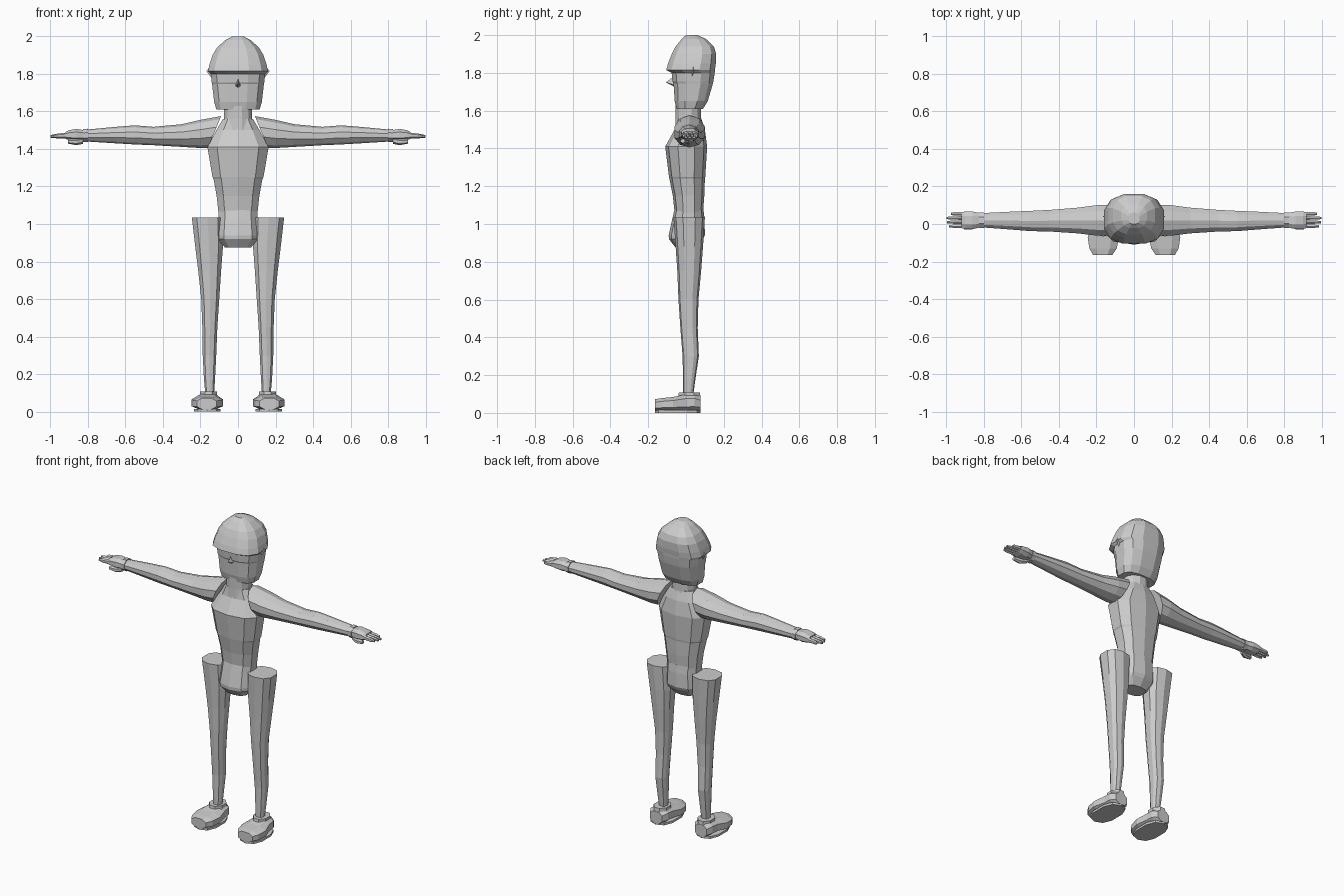
import bpy, bmesh, math


def ring(n, p):
    """Faceted rounded-box outline, normalised to -1..1 on both axes."""
    pts = []
    for i in range(n):
        a = 2 * math.pi * (i + 0.5) / n
        c, s = math.cos(a), math.sin(a)
        pts.append((math.copysign(abs(c) ** p, c), math.copysign(abs(s) ** p, s)))
    m = max(abs(q[0]) for q in pts)
    k = max(abs(q[1]) for q in pts)
    return [(u / m, v / k) for u, v in pts]


def loft(name, secs, axis='z', n=8, p=1.0, mirror=False):
    """Skin sections (t, a0, a1, b0, b1[, slant]) along an axis."""
    bm = bmesh.new()
    rows = []
    for sec in secs:
        t, a0, a1, b0, b1 = sec[:5]
        slant = sec[5] if len(sec) > 5 else 0
        row = []
        for u, v in ring(n, p):
            a = (a0 + a1) / 2 + u * (a1 - a0) / 2
            b = (b0 + b1) / 2 + v * (b1 - b0) / 2
            w = t + slant * v
            co = {'x': (w, a, b), 'y': (a, w, b), 'z': (a, b, w)}[axis]
            row.append(bm.verts.new(co))
        rows.append(row)
    for r, q in zip(rows, rows[1:]):
        for i in range(n):
            j = (i + 1) % n
            bm.faces.new((r[i], r[j], q[j], q[i]))
    bm.faces.new(rows[0])
    bm.faces.new(rows[-1])
    return finish(name, bm, mirror)


def finish(name, bm, mirror=False):
    bmesh.ops.recalc_face_normals(bm, faces=bm.faces)
    me = bpy.data.meshes.new(name)
    bm.to_mesh(me)
    bm.free()
    ob = bpy.data.objects.new(name, me)
    bpy.context.collection.objects.link(ob)
    if mirror:
        mod = ob.modifiers.new("Mirror", 'MIRROR')
        mod.use_mirror_merge = False
    return ob


def sym(z, w, y0, y1):
    return (z, -w, w, y0, y1)


# Head with overhanging brow
loft("head", [
    sym(1.61, .115, -.05, .09), sym(1.65, .127, -.06, .115),
    sym(1.745, .138, -.066, .143), sym(1.755, .14, -.072, .145),
    sym(1.80, .145, -.076, .152), sym(1.815, .16, -.105, .153),
    sym(1.85, .152, -.095, .158), sym(1.90, .136, -.075, .16),
    sym(1.94, .112, -.055, .148), sym(1.98, .068, -.022, .105),
    sym(2.0, .03, 0, .06)], n=12, p=.75)

# Nose and ears as small pointed solids
def spike(name, pts, mirror=False):
    bm = bmesh.new()
    vs = [bm.verts.new(q) for q in pts]
    bmesh.ops.convex_hull(bm, input=vs)
    finish(name, bm, mirror)

spike("nose", [(0, -.06, 1.785), (-.016, -.06, 1.735), (.016, -.06, 1.735),
               (0, -.106, 1.75), (0, -.06, 1.725)])
spike("ear", [(.135, .035, 1.86), (.135, .022, 1.81), (.135, .05, 1.81),
              (.168, .04, 1.815), (.135, .03, 1.77)], True)

# Neck and torso
loft("neck", [sym(1.50, .085, -.058, .085), sym(1.56, .075, -.055, .08),
              sym(1.63, .075, -.055, .078)], n=12)
loft("torso", [
    sym(1.06, .104, -.06, .09), sym(1.15, .114, -.07, .097),
    sym(1.24, .13, -.088, .10), sym(1.25, .136, -.09, .102),
    sym(1.41, .163, -.11, .112), sym(1.50, .115, -.06, .10),
    sym(1.56, .08, -.05, .08)], n=10, p=.8)
loft("pelvis", [
    sym(.875, .07, -.055, .055), sym(.92, .108, -.09, .09),
    sym(.94, .11, -.092, .10), sym(1.03, .103, -.072, .098),
    sym(1.08, .103, -.06, .092)], n=10, p=.8)

# Arms
loft("arm", [
    (.125, -.062, .10, 1.405, 1.575, -.035), (.20, -.062, .10, 1.405, 1.555),
    (.30, -.05, .087, 1.411, 1.532), (.45, -.04, .075, 1.42, 1.518),
    (.55, -.038, .07, 1.424, 1.526), (.65, -.03, .066, 1.43, 1.518),
    (.81, -.018, .058, 1.44, 1.503)], 'x', 10, 1, True)

# Hands: cuff, palm, fingers, thumb
loft("cuff", [(.80, -.022, .062, 1.436, 1.508), (.825, -.022, .062, 1.438, 1.506)],
     'x', 8, 1, True)
loft("palm", [(.82, -.018, .058, 1.445, 1.50), (.86, -.027, .066, 1.442, 1.507),
              (.90, -.025, .066, 1.447, 1.50), (.92, -.022, .064, 1.454, 1.49)],
     'x', 8, .8, True)
for i, tip in enumerate((.985, .998, 1.0, .975)):
    y = -.012 + i * .022
    loft(f"finger_{i + 1}", [(.90, y - .010, y + .010, 1.457, 1.489),
                             (.96, y - .009, y + .009, 1.456, 1.482),
                             (tip, y - .006, y + .006, 1.460, 1.474)], 'x', 6, 1, True)
loft("thumb", [(.825, -.012, .015, 1.428, 1.46), (.86, -.028, .005, 1.42, 1.455),
               (.905, -.028, -.006, 1.428, 1.452)], 'x', 6, 1, True)

# Legs
loft("leg", [
    (.09, .128, .174, -.015, .038), (.18, .122, .182, -.016, .05),
    (.30, .116, .188, -.018, .068), (.45, .11, .19, -.03, .062),
    (.60, .10, .196, -.04, .066), (.75, .09, .212, -.046, .08),
    (.88, .08, .228, -.055, .09), (1.035, .082, .246, -.066, .10)],
     'z', 10, .8, True)

# Shoes: body, sole, ankle collar
loft("shoe", [
    (-.165, .115, .218, .012, .072), (-.13, .092, .238, .01, .078),
    (-.07, .08, .247, .01, .084), (0, .095, .225, .01, .098),
    (.045, .098, .222, .01, .10), (.078, .118, .203, .01, .085)],
     'y', 8, .8, True)
loft("sole", [(0, .093, .235, -.165, .078), (.014, .093, .235, -.165, .078)],
     'z', 10, .8, True)
loft("ankle_collar", [(.065, .098, .222, -.05, .078), (.09, .112, .202, -.04, .076),
                      (.108, .112, .202, -.038, .074)], 'z', 8, 1, True)
